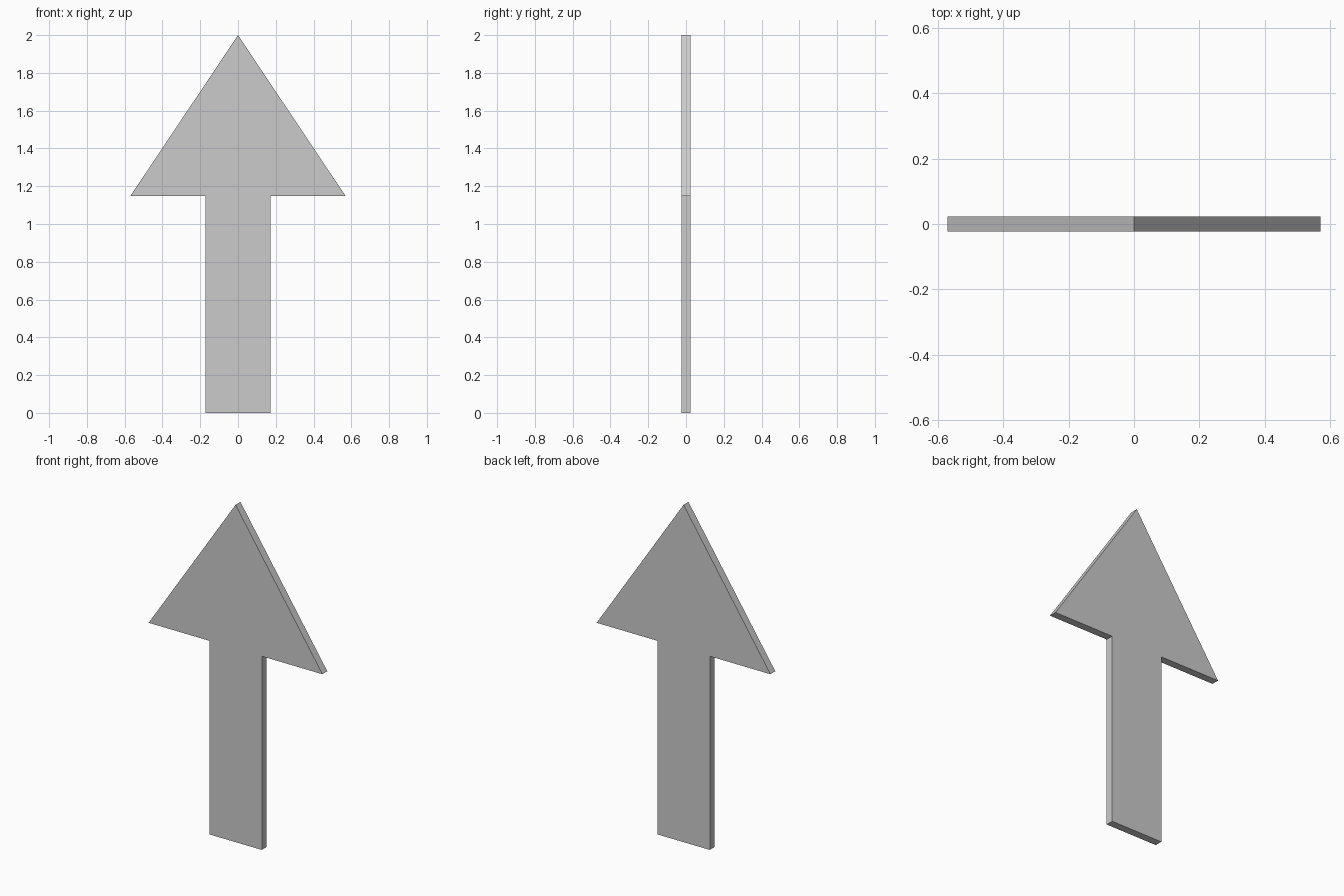
import bpy
import bmesh

if "Cube" in bpy.data.objects:
    bpy.data.objects.remove(bpy.data.objects["Cube"])

HEAD_HALF, SHAFT_HALF = 0.57, 0.172
HEAD_Z, TIP_Z = 1.148, 2.0
THICKNESS = 0.046

# Right half of the outline, bottom to shoulder, mirrored around the tip
right = [(SHAFT_HALF, 0), (SHAFT_HALF, HEAD_Z), (HEAD_HALF, HEAD_Z)]
outline = right + [(0, TIP_Z)] + [(-x, z) for x, z in reversed(right)]

# Front face, extruded straight back into a flat plate
bm = bmesh.new()
front = bm.faces.new([bm.verts.new((x, -THICKNESS / 2, z)) for x, z in outline])
back = bmesh.ops.extrude_face_region(bm, geom=[front], use_keep_orig=True)
back_verts = [g for g in back["geom"] if isinstance(g, bmesh.types.BMVert)]
bmesh.ops.translate(bm, verts=back_verts, vec=(0, THICKNESS, 0))
bmesh.ops.recalc_face_normals(bm, faces=bm.faces)

mesh = bpy.data.meshes.new("arrow")
bm.to_mesh(mesh)
bm.free()
bpy.context.collection.objects.link(bpy.data.objects.new("arrow", mesh))
